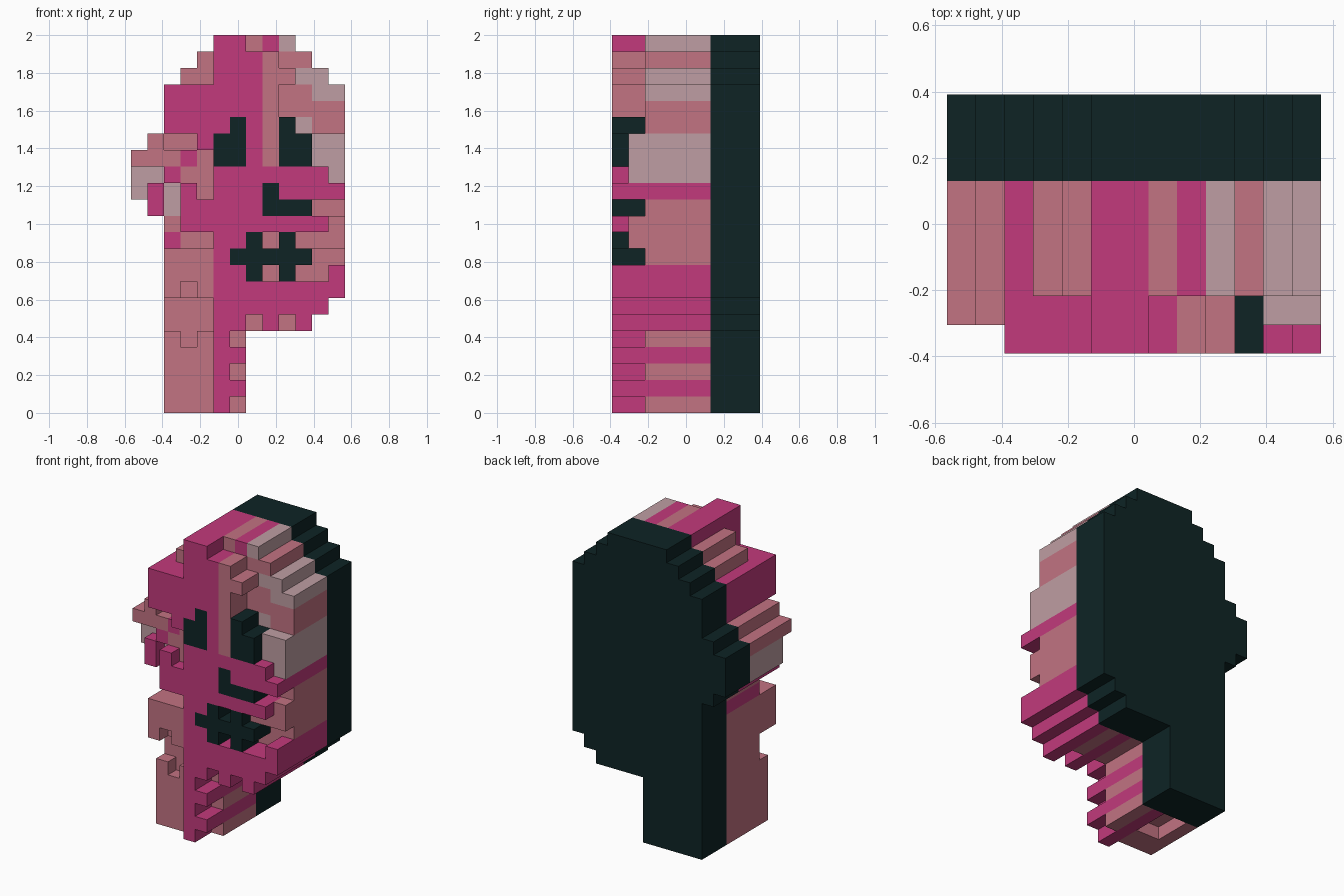
import bpy
import bmesh

if "Cube" in bpy.data.objects:
    bpy.data.objects.remove(bpy.data.objects["Cube"], do_unlink=True)

COLS, ROWS, LAYERS = 13, 23, 9      # block counts along x, z and y
SLAB = 6                            # first layer of the dark backing slab
S = 2.0 / ROWS                      # block size


def material(name, rgb):
    lin = [((v / 255 + 0.055) / 1.055) ** 2.4 for v in rgb] + [1.0]
    m = bpy.data.materials.new(name)
    m.diffuse_color = lin
    m.use_nodes = True
    bsdf = m.node_tree.nodes["Principled BSDF"]
    bsdf.inputs["Base Color"].default_value = lin
    bsdf.inputs["Roughness"].default_value = 0.9
    return m


magenta = material("magenta", (194, 58, 124))
rose = material("dusty rose", (194, 115, 130))
pale = material("pale pink", (191, 158, 163))
dark = material("dark teal", (14, 36, 37))

colours = {"skull": rose, "back_slab": dark}
cells = {}                          # (column, row from top): (part, front layer)

# Outline: stepped crown and jaw, straight neck, rounded ear on one side
for r in range(ROWS):
    left = max(0, abs(r - 8) - 1) if 6 <= r <= 10 else max(2, 5 - r)
    right = min(12, 9 + r, 27 - r) if r < 18 else 6
    for c in range(left, right + 1):
        cells[c, r] = ("skull", 2)


def paint(part, colour, front, c, r, wide=1, tall=1):
    """Give a patch of the outline to a part that starts at a front layer."""
    colours[part] = colour
    for i in range(c, c + wide):
        for j in range(r, r + tall):
            if (i, j) in cells:
                cells[i, j] = (part, front)


# Face: forehead, temple, cheeks with chin, and the front of the neck
paint("face_plate", magenta, 0, 5, 0, 3, 8)
paint("face_plate", magenta, 0, 2, 3, 3, 3)
paint("face_plate", magenta, 0, 4, 6)
paint("face_plate", magenta, 0, 5, 8, 8, 15)
paint("face_plate", magenta, 0, 3, 9, 2, 3)

# Recesses along the crown, chin and neck
paint("skull", rose, 2, 7, 0)
paint("crown_patch", magenta, 2, 8, 0)
paint("side_patch", magenta, 2, 2, 12)
for c in (7, 9):
    paint("skull", rose, 2, c, 17)
for r in range(18, ROWS, 2):
    paint("skull", rose, 2, 6, r)

# Brow strip and cheek
paint("brow_strip", rose, 0, 8, 1, 1, 7)
paint("brow_strip", rose, 0, 9, 2)
paint("skull", rose, 2, 11, 10, 2)
paint("skull", rose, 2, 8, 12, 4, 3)
paint("skull", rose, 2, 12, 13)
paint("cheek_ridge", rose, 1, 12, 11)
paint("cheek_ridge", rose, 1, 10, 12, 3)

# Neck blocks, each with a notch in the middle
paint("neck_upper_block", rose, 0, 2, 13, 3, 3)
paint("neck_upper_block", rose, 1, 3, 15)
paint("neck_lower_block", rose, 1, 2, 18, 3, 5)
paint("neck_lower_block", rose, 2, 3, 18)

# Ear with a diagonal magenta band and pale lobes
paint("ear_ridge", rose, 1, 1, 6)
paint("ear_ridge", rose, 1, 0, 7, 3)
paint("ear_ridge", rose, 1, 3, 8)
paint("ear_ridge", rose, 1, 4, 7, 1, 3)
paint("ear_lobe", pale, 2, 0, 8, 3, 3)
for c in (1, 2, 3):
    paint("ear_band", magenta, 1, c, 10 - c)
paint("ear_band", magenta, 1, 1, 10)
paint("ear_lobe", pale, 2, 1, 8)

# Pale highlights
paint("highlights", pale, 2, 9, 0)
for r in (2, 3):
    paint("highlights", pale, 2, 8 + r, r, 2)
paint("highlights", pale, 2, 10, 5)
paint("temple_ridge", pale, 1, 11, 6, 2, 2)
paint("temple_ridge", pale, 1, 12, 8)

# Eyes, nose and mouth
for part, c, tip in (("right_eye", 5, 6), ("left_eye", 9, 9)):
    paint(part, dark, 0, c, 6, 2, 2)
    paint(part, dark, 0, tip, 5)
paint("nose", dark, 0, 8, 9)
paint("nose", dark, 0, 8, 10, 3)
paint("mouth", dark, 0, 6, 13, 5)
for c in (7, 9):
    paint("mouth", dark, 0, c, 12, 1, 3)

# Extrude every cell back to the rear of the slab
blocks = {}
for (c, r), (part, front) in cells.items():
    for y in range(front, LAYERS):
        blocks[c, y, ROWS - 1 - r] = part if y < SLAB else "back_slab"

# Shallow socket under the neck
for c in (3, 4):
    for y in range(3, SLAB):
        del blocks[c, y, 0]


def add_part(part, colour):
    """Mesh the exposed sides of every block that belongs to one part."""
    bm = bmesh.new()
    for pos in [p for p, owner in blocks.items() if owner == part]:
        for axis in range(3):
            for side in (0, 1):
                near = list(pos)
                near[axis] += 2 * side - 1
                if tuple(near) in blocks:
                    continue
                ring = [(0, 0), (1, 0), (1, 1), (0, 1)]
                verts = []
                for du, dv in (ring if side else ring[::-1]):
                    p = list(pos)
                    p[axis] += side
                    p[(axis + 1) % 3] += du
                    p[(axis + 2) % 3] += dv
                    verts.append(bm.verts.new(((p[0] - COLS / 2) * S,
                                               (p[1] - LAYERS / 2) * S,
                                               p[2] * S)))
                bm.faces.new(verts)
    bmesh.ops.remove_doubles(bm, verts=bm.verts, dist=1e-4)
    me = bpy.data.meshes.new(part)
    bm.to_mesh(me)
    bm.free()
    me.materials.append(colour)
    bpy.context.collection.objects.link(bpy.data.objects.new(part, me))


for part, colour in colours.items():
    add_part(part, colour)
